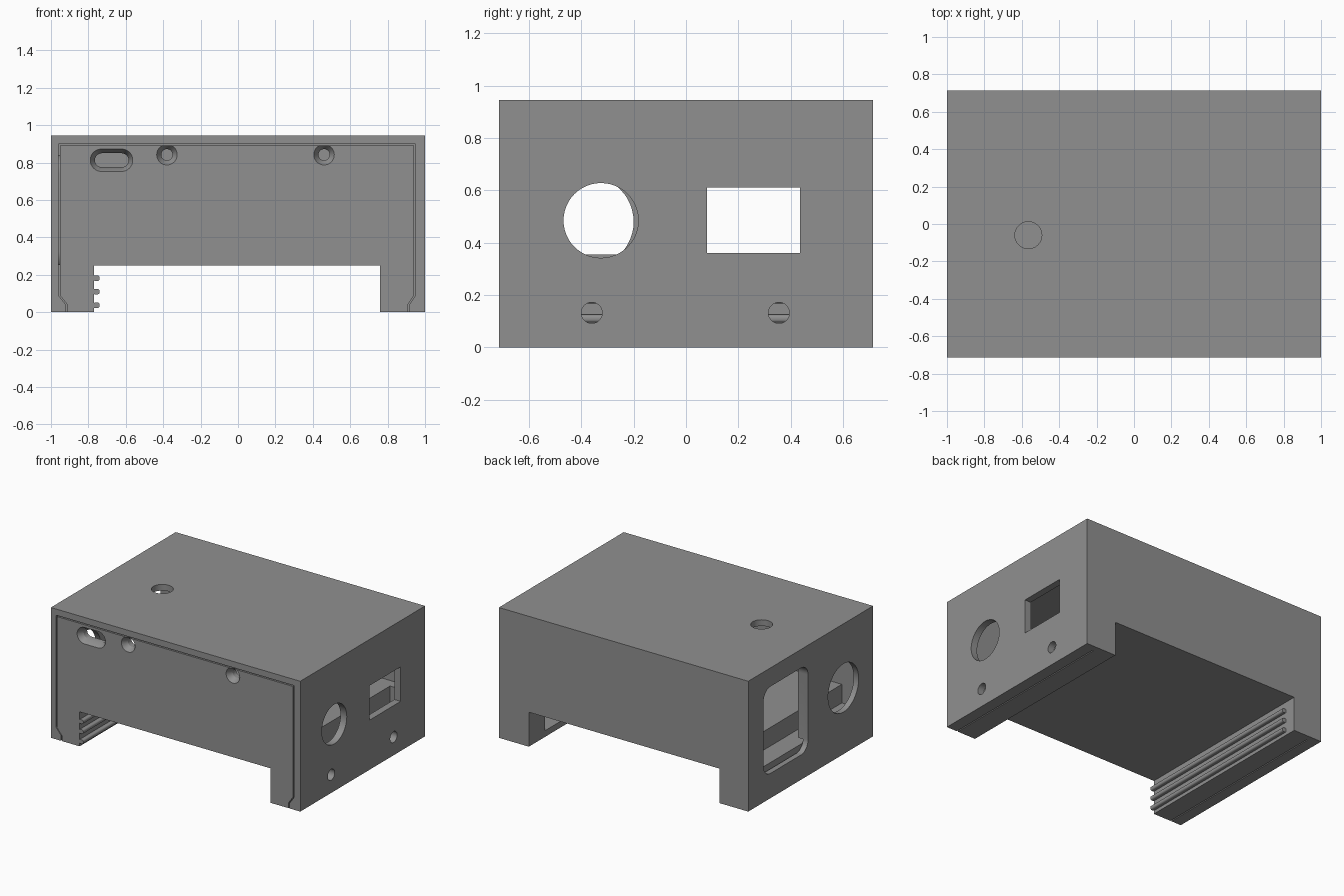
import bpy, bmesh, math

if "Cube" in bpy.data.objects:
    bpy.data.objects.remove(bpy.data.objects["Cube"])

grey = bpy.data.materials.new("mid grey")
grey.diffuse_color = (0.28, 0.28, 0.28, 1)
grey.use_nodes = True
grey.node_tree.nodes["Principled BSDF"].inputs["Base Color"].default_value = grey.diffuse_color


def prism(name, axis, start, end, near, far=None):
    """Loft a 2D outline along an axis; 'far' gives a different end outline."""
    place = {'x': lambda d, u, v: (d, u, v),
             'y': lambda d, u, v: (u, d, v),
             'z': lambda d, u, v: (u, v, d)}[axis]
    bm = bmesh.new()
    a = [bm.verts.new(place(start, *p)) for p in near]
    b = [bm.verts.new(place(end, *p)) for p in (far or near)]
    n = len(a)
    bm.faces.new(a)
    bm.faces.new(b[::-1])
    for i in range(n):
        j = (i + 1) % n
        bm.faces.new((a[j], a[i], b[i], b[j]))
    bmesh.ops.recalc_face_normals(bm, faces=bm.faces)
    me = bpy.data.meshes.new(name)
    bm.to_mesh(me)
    bm.free()
    ob = bpy.data.objects.new(name, me)
    bpy.context.collection.objects.link(ob)
    me.materials.append(grey)
    return ob


def rect(u0, u1, v0, v1):
    return [(u0, v0), (u1, v0), (u1, v1), (u0, v1)]


def rounded(u0, u1, v0, v1, r, seg=10):
    pts = []
    for k, (cu, cv) in enumerate(((u1 - r, v1 - r), (u0 + r, v1 - r), (u0 + r, v0 + r), (u1 - r, v0 + r))):
        for i in range(seg + 1):
            t = math.pi / 2 * (k + i / seg)
            pts.append((cu + r * math.cos(t), cv + r * math.sin(t)))
    return pts


def circle(cu, cv, r, n=48):
    return [(cu + r * math.cos(2 * math.pi * i / n), cv + r * math.sin(2 * math.pi * i / n)) for i in range(n)]


def cut(target, *args):
    """Subtract a prism from the target and drop the cutter."""
    cutter = prism("cutter", *args)
    cutter.hide_render = True
    mod = target.modifiers.new("cut", 'BOOLEAN')
    mod.operation, mod.solver, mod.object = 'DIFFERENCE', 'EXACT', cutter
    bpy.context.view_layer.objects.active = target
    bpy.ops.object.modifier_apply(modifier=mod.name)
    bpy.data.objects.remove(cutter)


def smooth(ob):
    bpy.ops.object.select_all(action='DESELECT')
    ob.select_set(True)
    bpy.context.view_layer.objects.active = ob
    bpy.ops.object.shade_smooth_by_angle(angle=math.radians(30))


def sleeve(g):
    """Cross-section shared by the cover's inside and the tray, inset by gap g."""
    left = [(-0.92 + g, -0.01 + g), (-0.92 + g, 0.04), (-0.96 + g, 0.09), (-0.96 + g, 0.90 - g)]
    right = [(0.95 - g, 0.90 - g), (0.95 - g, 0.09), (0.915 - g, 0.04), (0.915 - g, -0.01 + g)]
    return left + right


channel = rect(-0.77, 0.76, -0.1, 0.25)

# Outer cover: open at the front and underneath
cover = prism("cover", 'y', -0.715, 0.715, rect(-1, 1, 0, 0.945))
cut(cover, 'y', -0.8, 0.67, sleeve(0))
cut(cover, 'y', -0.8, 0.8, channel)
cut(cover, 'z', 0.85, 1.0, circle(-0.565, -0.06, 0.072))            # top hole
cut(cover, 'x', 0.9, 1.1, circle(-0.325, 0.485, 0.143))             # right round port
cut(cover, 'x', 0.9, 1.1, rect(0.08, 0.435, 0.36, 0.61))            # right square port
for y in (-0.36, 0.355):
    cut(cover, 'x', 0.9, 1.1, circle(y, 0.132, 0.04, 32))           # right screw holes
cut(cover, 'x', -1.1, -0.9, circle(-0.375, 0.48, 0.175))            # left round port
cut(cover, 'x', -1.1, -0.9, rounded(0.03, 0.54, 0.18, 0.81, 0.08))  # left window
smooth(cover)

# Inner frame of the left window
frame = prism("window_frame", 'x', -0.96, -0.92, rounded(0.0, 0.57, 0.225, 0.84, 0.1))
cut(frame, 'x', -1.1, -0.9, rounded(0.03, 0.54, 0.18, 0.81, 0.08))
smooth(frame)

# Sliding tray: front wall, raised floor and two feet
tray = prism("tray", 'y', -0.715, 0.67, [(x, max(z, 0)) for x, z in sleeve(0.008)])
cut(tray, 'y', -0.8, 0.8, channel)
cut(tray, 'y', -0.635, 0.8, rect(-1.1, 1.1, 0.355, 1.0))            # space above the floor
cut(tray, 'y', -0.635, 0.8, rect(-1.1, -0.805, 0.22, 0.5))          # left ledge
cut(tray, 'y', -0.60, 0.60, rect(0.80, 1.1, 0.045, 0.5))            # right foot pocket
cut(tray, 'x', 0.7, 0.85, rect(-0.53, 0.53, 0.045, 0.20))           # right foot opening
cut(tray, 'y', -0.8, -0.5, rounded(-0.765, -0.585, 0.775, 0.85, 0.0374))
cut(tray, 'y', -0.72, -0.675, rounded(-0.793, -0.56, 0.75, 0.875, 0.0624),
    rounded(-0.765, -0.585, 0.775, 0.85, 0.0374))                   # flared cable slot
for x in (-0.38, 0.46):
    cut(tray, 'y', -0.8, -0.5, circle(x, 0.842, 0.03, 32))
    cut(tray, 'y', -0.72, -0.675, circle(x, 0.842, 0.058, 32), circle(x, 0.842, 0.03, 32))
smooth(tray)

# Grip ridges along the left foot
for i, z in enumerate((0.037, 0.11, 0.182)):
    ridge = prism("grip_ridge_%d" % (i + 1), 'y', -0.715, 0.63,
                  rounded(-0.775, -0.74, z - 0.015, z + 0.015, 0.012, 4))
    smooth(ridge)
